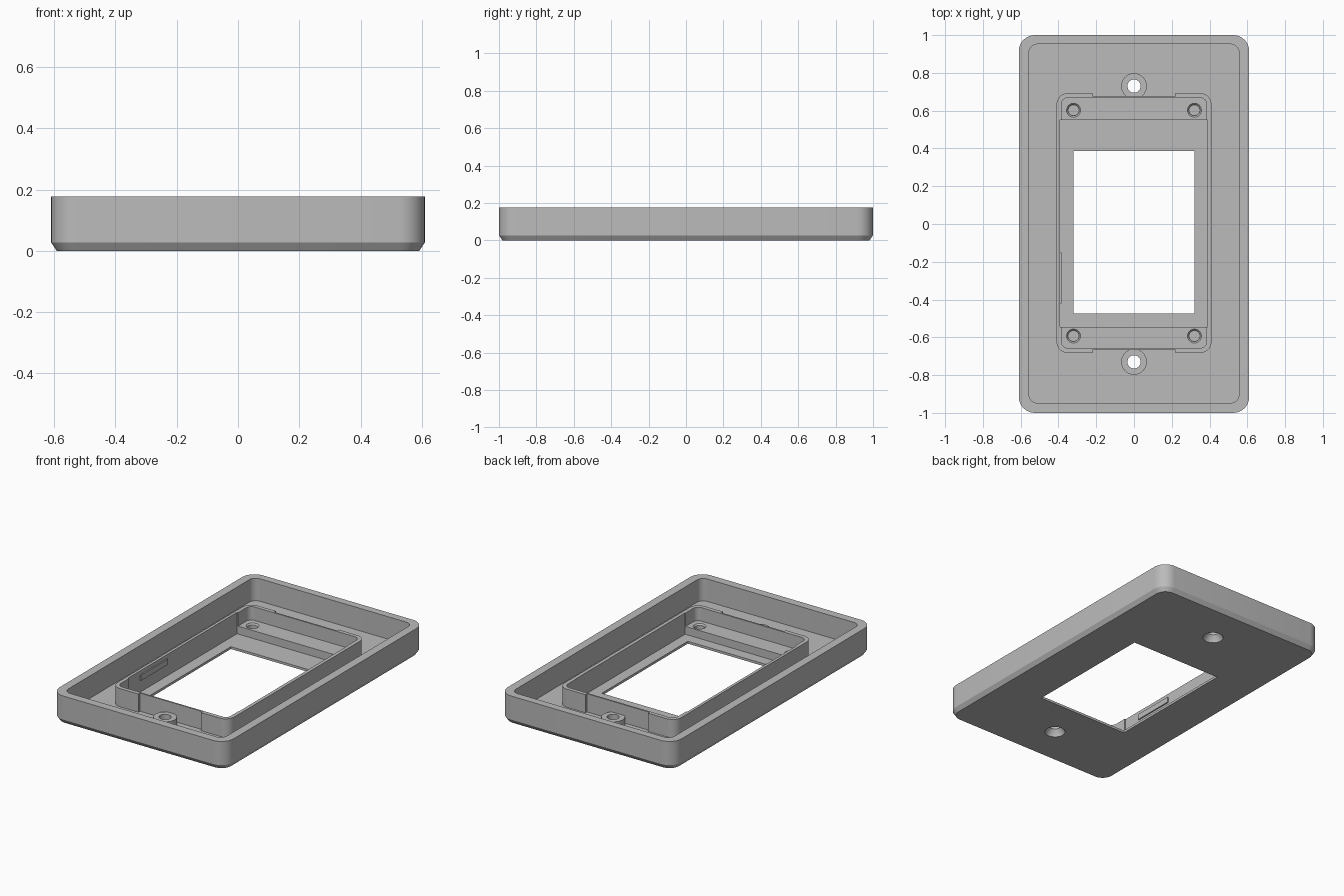
import bpy, bmesh
from math import cos, sin, pi

if "Cube" in bpy.data.objects:
    bpy.data.objects.remove(bpy.data.objects["Cube"], do_unlink=True)

grey = bpy.data.materials.new("plain grey")
grey.use_nodes = True
grey.diffuse_color = (0.5, 0.5, 0.5, 1)
grey.node_tree.nodes["Principled BSDF"].inputs["Base Color"].default_value = (0.5, 0.5, 0.5, 1)


def loft(name, rings):
    """Closed solid through a stack of rings that have equal point counts."""
    bm = bmesh.new()
    loops = [[bm.verts.new(p) for p in ring] for ring in rings]
    n = len(loops[0])
    for a, b in zip(loops, loops[1:]):
        for i in range(n):
            j = (i + 1) % n
            bm.faces.new((a[i], a[j], b[j], b[i]))
    bm.faces.new(loops[0][::-1])
    bm.faces.new(loops[-1])
    mesh = bpy.data.meshes.new(name)
    bm.to_mesh(mesh)
    bm.free()
    mesh.materials.append(grey)
    ob = bpy.data.objects.new(name, mesh)
    bpy.context.collection.objects.link(ob)
    return ob


def rounded_ring(x0, x1, y0, y1, r, z, steps=8):
    """Rounded rectangle at height z; a radius of zero gives square corners."""
    if r == 0:
        return [(x0, y0, z), (x1, y0, z), (x1, y1, z), (x0, y1, z)]
    centres = [(x1 - r, y1 - r), (x0 + r, y1 - r), (x0 + r, y0 + r), (x1 - r, y0 + r)]
    return [(cx + r * cos((q + k / steps) * pi / 2), cy + r * sin((q + k / steps) * pi / 2), z)
            for q, (cx, cy) in enumerate(centres) for k in range(steps + 1)]


def block(name, x0, x1, y0, y1, z0, z1, r=0):
    return loft(name, [rounded_ring(x0, x1, y0, y1, r, z) for z in (z0, z1)])


def turned(name, x, y, profile, n=32):
    """Round solid from (radius, z) pairs."""
    return loft(name, [[(x + r * cos(2 * pi * i / n), y + r * sin(2 * pi * i / n), z)
                        for i in range(n)] for r, z in profile])


def cut(ob, cutters):
    bpy.context.view_layer.objects.active = ob
    for c in cutters:
        mod = ob.modifiers.new("cut", "BOOLEAN")
        mod.operation, mod.solver, mod.object = "DIFFERENCE", "EXACT", c
        bpy.ops.object.modifier_apply(modifier=mod.name)


FLOOR, SHELF, RIM, TOP = 0.035, 0.065, 0.15, 0.177
HOLE_Y = 0.73

# Cutters shared by several parts
inside = block("pocket_cutter", -0.385, 0.385, -0.657, 0.668, SHELF, 0.3, 0.035)
recess = block("recess_cutter", -0.392, 0.388, -0.545, 0.55, 0.015, 0.3)
screw_holes = [turned("screw_cutter", 0, s * HOLE_Y,
                      [(0.062, -0.01), (0.058, 0.008), (0.035, 0.04), (0.035, 0.2)]) for s in (1, -1)]
tray = block("tray_cutter", -0.556, 0.556, -0.948, 0.952, FLOOR, 0.3, 0.045)
window = block("window_cutter", -0.32, 0.32, -0.475, 0.386, -0.1, 0.3)
notches = [block("notch_cutter", -0.22, 0.22, 0.678, 0.8, 0, 0.3),
           block("notch_cutter", -0.22, 0.22, -0.8, -0.667, 0, 0.3)]
pin_holes = [turned("pin_cutter", x, y, [(0.029, 0.025), (0.029, SHELF - 0.008), (0.037, SHELF), (0.037, 0.1)])
             for x in (-0.32, 0.32) for y in (-0.593, 0.602)]

# Cover plate with bevelled face and raised outer wall
plate = loft("cover_plate", [rounded_ring(-0.61 + d, 0.61 - d, -1 + d, 1 - d, 0.085 - d, z)
                             for d, z in ((0.018, 0), (0, 0.027), (0, TOP))])
cut(plate, [tray, recess, window] + screw_holes)

# Inner frame with a shelf at each end
frame = block("inner_frame", -0.41, 0.41, -0.683, 0.693, FLOOR, RIM, 0.06)
cut(frame, [inside, recess] + notches + pin_holes)

# Screw bosses
parts = [plate, frame]
for side, s, hole in (("upper", 1, screw_holes[0]), ("lower", -1, screw_holes[1])):
    boss = turned(side + "_screw_boss", 0, s * HOLE_Y, [(0.068, FLOOR), (0.068, 0.082)])
    cut(boss, [inside, hole])
    parts.append(boss)

# Snap rib on the inside of the frame
parts.append(block("snap_rib", -0.396, -0.384, -0.42, -0.15, 0.09, 0.125))

for c in [inside, recess, tray, window] + screw_holes + notches + pin_holes:
    bpy.data.objects.remove(c, do_unlink=True)

# Clean normals and smooth the rounded corners
for ob in parts:
    bm = bmesh.new()
    bm.from_mesh(ob.data)
    bmesh.ops.recalc_face_normals(bm, faces=bm.faces)
    bm.to_mesh(ob.data)
    bm.free()
    bpy.ops.object.select_all(action="DESELECT")
    ob.select_set(True)
    bpy.context.view_layer.objects.active = ob
    bpy.ops.object.shade_smooth_by_angle(angle=pi / 7)
